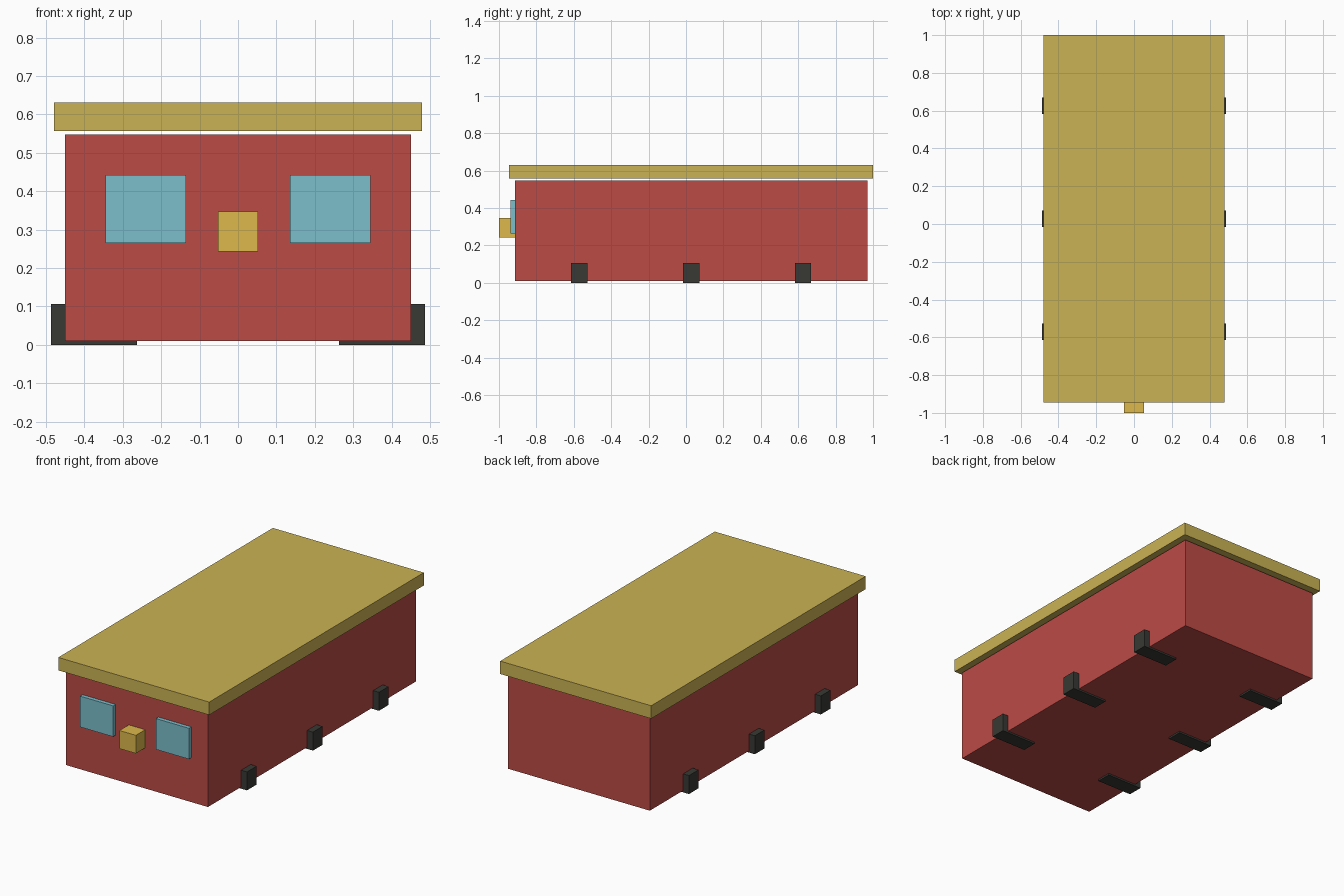
import bpy

if "Cube" in bpy.data.objects:
    bpy.data.objects.remove(bpy.data.objects["Cube"])


def material(name, rgb):
    m = bpy.data.materials.new(name)
    m.diffuse_color = (*rgb, 1)
    m.use_nodes = True
    m.node_tree.nodes["Principled BSDF"].inputs["Base Color"].default_value = m.diffuse_color
    return m


RED = material("red", (0.50, 0.07, 0.06))
TAN = material("tan", (0.60, 0.45, 0.09))
YELLOW = material("yellow", (0.72, 0.48, 0.07))
BLUE = material("blue", (0.20, 0.52, 0.60))
DARK = material("dark", (0.04, 0.04, 0.035))


def box(name, x, y, z, mat):
    """Flat-sided box from (min, max) ranges."""
    lo, hi = zip(x, y, z)
    bpy.ops.mesh.primitive_cube_add(size=1, location=[(a + b) / 2 for a, b in zip(lo, hi)])
    ob = bpy.context.object
    ob.name = name
    for v in ob.data.vertices:
        v.co = [c * (b - a) for c, a, b in zip(v.co, lo, hi)]
    ob.data.materials.append(mat)
    return ob


MID_Y = 0.0275  # middle of the body along its length

# Body, floating roof slab and nose
box("body", (-0.45, 0.45), (MID_Y - 0.943, MID_Y + 0.943), (0.01, 0.547), RED)
box("roof", (-0.479, 0.479), (MID_Y - 0.9725, MID_Y + 0.9725), (0.557, 0.631), TAN)
box("nose", (-0.052, 0.052), (-1.0, -0.90), (0.243, 0.347), YELLOW)

# Eyes and feet, mirrored left and right
for side, s in (("left", -1), ("right", 1)):
    box(f"{side}_eye", sorted((s * 0.136, s * 0.345)), (-0.938, -0.90), (0.265, 0.442), BLUE)
    for row, offset in (("front", -0.598), ("middle", 0), ("back", 0.598)):
        y = MID_Y + offset
        box(f"{row}_{side}_foot", sorted((s * 0.263, s * 0.487)),
            (y - 0.0435, y + 0.0435), (0, 0.106), DARK)
